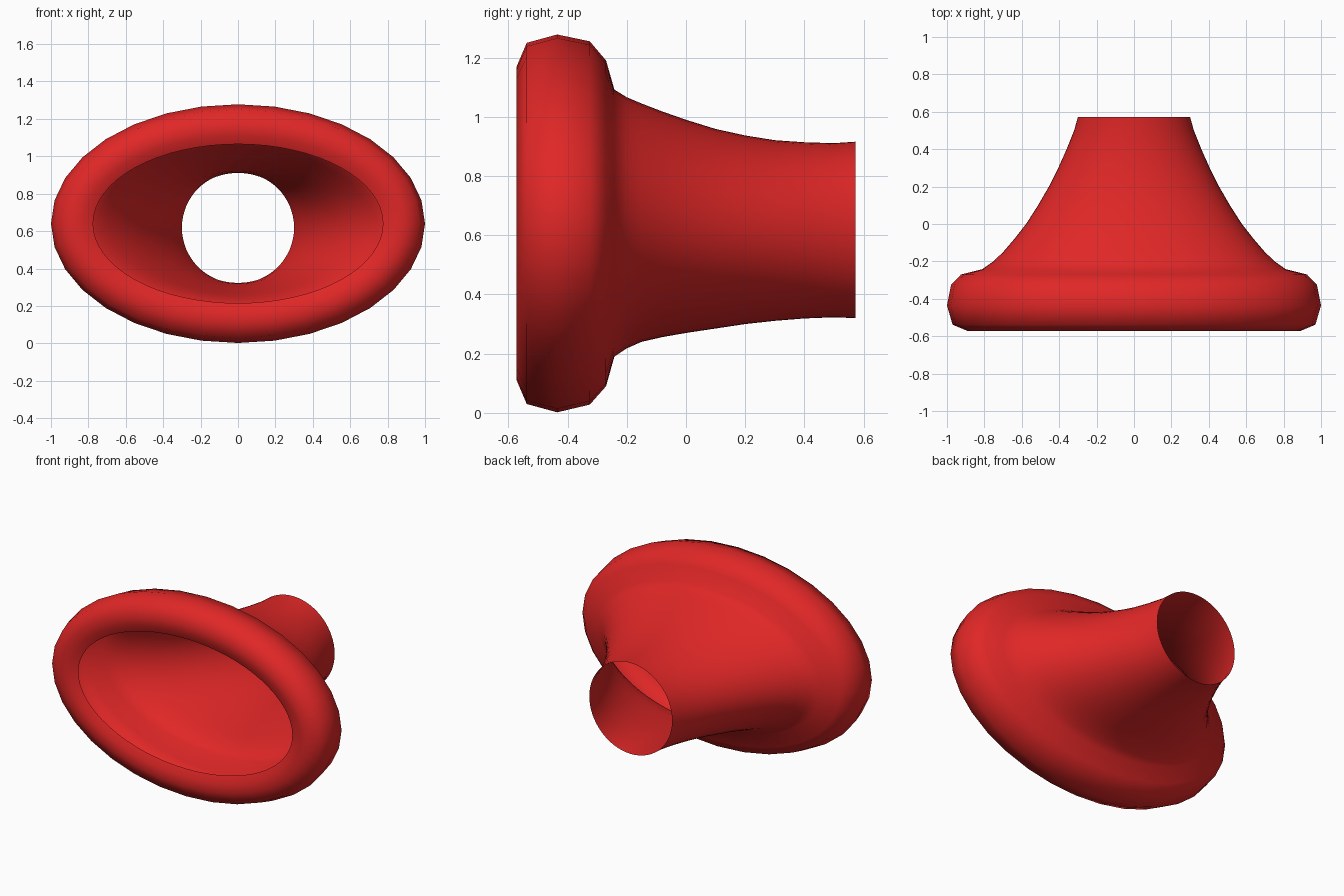
import bpy, bmesh, math

if "Cube" in bpy.data.objects:
    bpy.data.objects.remove(bpy.data.objects["Cube"])

SEGMENTS = 64

red = bpy.data.materials.new("red")
red.diffuse_color = (0.75, 0.02, 0.02, 1)
red.use_nodes = True
red.node_tree.nodes["Principled BSDF"].inputs["Base Color"].default_value = red.diffuse_color

# Cross-sections from the back opening to the front lip:
# y, half width, top z, bottom z
horn_rows = [
    (0.572, 0.300, 0.916, 0.320), (0.50, 0.320, 0.911, 0.323),
    (0.40, 0.360, 0.914, 0.319), (0.30, 0.405, 0.921, 0.311),
    (0.20, 0.455, 0.937, 0.300), (0.10, 0.513, 0.959, 0.285),
    (0.00, 0.577, 0.990, 0.270), (-0.08, 0.640, 1.018, 0.256),
    (-0.15, 0.700, 1.045, 0.240), (-0.20, 0.752, 1.066, 0.218),
    (-0.242, 0.812, 1.092, 0.190),
]
rim_rows = [
    (-0.270, 0.925, 1.190, 0.090), (-0.325, 0.978, 1.255, 0.028),
    (-0.435, 1.000, 1.278, 0.002), (-0.538, 0.970, 1.250, 0.030),
    (-0.572, 0.890, 1.170, 0.110),
]
lip_rows = [(-0.566, 0.825, 1.110, 0.170), (-0.545, 0.775, 1.065, 0.215)]


def oval(y, half_width, top, bottom, faceted):
    """Oval ring of points; a faceted ring has half as many corners."""
    def point(i):
        a = 2 * math.pi * i / SEGMENTS
        return (half_width * math.cos(a),
                (top + bottom) / 2 + (top - bottom) / 2 * math.sin(a))
    ring = []
    for i in range(SEGMENTS):
        x, z = point(i)
        if faceted and i % 2:
            (x0, z0), (x1, z1) = point(i - 1), point(i + 1)
            x, z = (x0 + x1) / 2, (z0 + z1) / 2
        ring.append((x, y, z))
    return ring


# Open flared horn with a rolled rim, one thin skin
bm = bmesh.new()
rings = [oval(*r, False) for r in horn_rows]
rings += [oval(*r, True) for r in rim_rows]
rings += [oval(*r, False) for r in lip_rows]
loops = [[bm.verts.new(p) for p in ring] for ring in rings]
for a, b in zip(loops, loops[1:]):
    for i in range(SEGMENTS):
        j = (i + 1) % SEGMENTS
        bm.faces.new((a[i], a[j], b[j], b[i])).smooth = True
mesh = bpy.data.meshes.new("flared_horn")
bm.to_mesh(mesh)
bm.free()
mesh.materials.append(red)
horn = bpy.data.objects.new("flared_horn", mesh)
bpy.context.collection.objects.link(horn)
